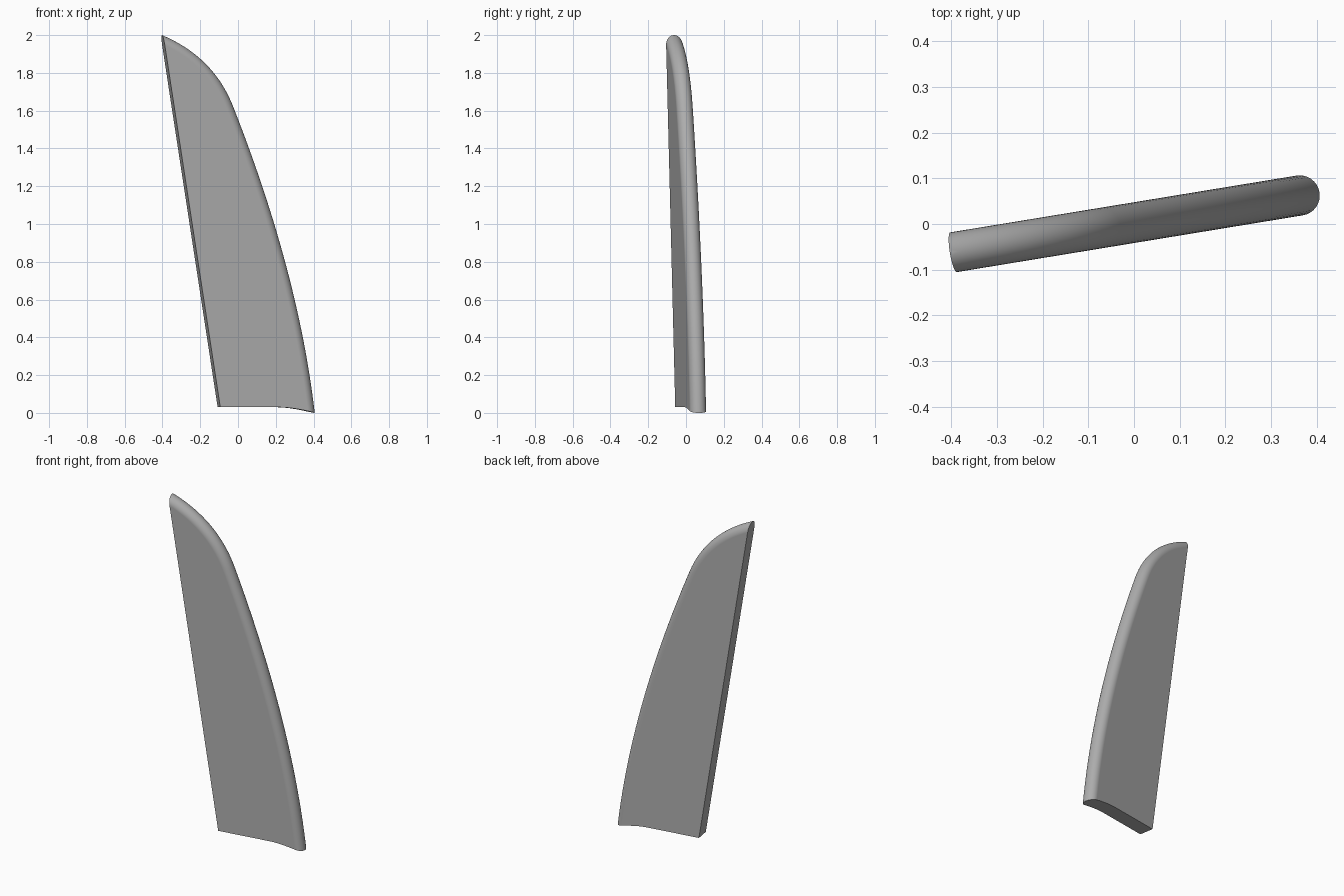
import bpy, bmesh, math
from mathutils import Vector, Matrix

cube = bpy.data.objects.get("Cube")
if cube:
    bpy.data.objects.remove(cube, do_unlink=True)

RADIUS = 0.044          # half the blade thickness, also the edge rounding
TURN = math.atan(0.164)  # blade turned about the vertical axis
ARC = 16                # segments around the rounded edge


def bezier(a, b, c, steps):
    """Points and unit tangents of a quadratic curve."""
    a, b, c = Vector(a), Vector(b), Vector(c)
    for i in range(steps + 1):
        t = i / steps
        point = a * (1 - t) ** 2 + b * 2 * t * (1 - t) + c * t * t
        yield point, ((b - a) * (1 - t) + (c - b) * t).normalized()


def bottom(u):
    """Height of the lower edge, flat and then dipping to the rounded side."""
    return 0.03 - 0.03 * max(0, (u - 0.22) / 0.19) ** 1.6


# Outer edge: long sweep, then the curved shoulder, run on past the tip
path = list(bezier((0.411, 0), (0.323, 0.75), (-0.03, 1.63), 28))
path += list(bezier((-0.03, 1.63), (-0.135, 1.887), (-0.408, 2.0), 24))[1:]
end, tangent = path[-1]
path.append((end + tangent * 0.15, tangent))

bm = bmesh.new()
rows = []
for i, (p, t) in enumerate(path):
    inward = Vector((-t.y, t.x))
    row = []
    for j in range(ARC + 1):
        a = math.pi * (j / ARC - 0.5)
        q = p + inward * RADIUS * (1 - math.cos(a))
        z = bottom(q.x) if i == 0 else q.y
        row.append(bm.verts.new((q.x, RADIUS * math.sin(a), z)))
    rows.append(row)

# Lower edge points on the front and back faces
inner = rows[0][0].co.x
stations = [-0.7] + [0.2 + (inner - 0.2) * k / 10 for k in range(10)]
front, back = [[bm.verts.new((u, v, bottom(u))) for u in stations]
               for v in (-RADIUS, RADIUS)]

# Rounded edge, broad faces, underside and rough trailing side
for low, high in zip(rows, rows[1:]):
    for j in range(ARC):
        bm.faces.new((low[j], low[j + 1], high[j + 1], high[j]))
bm.faces.new(front + [r[0] for r in rows])
bm.faces.new(back + [r[-1] for r in rows])
for k in range(len(stations) - 1):
    bm.faces.new((front[k], front[k + 1], back[k + 1], back[k]))
bm.faces.new([front[-1]] + rows[0] + [back[-1]])
bm.faces.new([back[0], front[0]] + rows[-1])
bmesh.ops.recalc_face_normals(bm, faces=bm.faces[:])

# Trim along the straight trailing edge and cap it
low, high = Vector((-0.102, 0, 0.03)), Vector((-0.408, 0, 2.0))
edge = high - low
cut = bmesh.ops.bisect_plane(
    bm, geom=bm.verts[:] + bm.edges[:] + bm.faces[:], plane_co=low,
    plane_no=Vector((-edge.z, 0, edge.x)), clear_outer=True)
rim = [e for e in cut["geom_cut"] if isinstance(e, bmesh.types.BMEdge)]
bmesh.ops.holes_fill(bm, edges=rim)
bmesh.ops.recalc_face_normals(bm, faces=bm.faces[:])
bm.transform(Matrix.Translation((0, 0.003, 0)) @ Matrix.Rotation(TURN, 4, "Z"))

mesh = bpy.data.meshes.new("fin_blade")
bm.to_mesh(mesh)
bm.free()
blade = bpy.data.objects.new("fin_blade", mesh)
bpy.context.collection.objects.link(blade)

# Plain grey
grey = bpy.data.materials.new("plain_grey")
grey.use_nodes = True
colour = (0.42, 0.42, 0.42, 1)
grey.diffuse_color = colour
grey.node_tree.nodes["Principled BSDF"].inputs["Base Color"].default_value = colour
mesh.materials.append(grey)

bpy.context.view_layer.objects.active = blade
blade.select_set(True)
bpy.ops.object.shade_smooth_by_angle(angle=math.radians(35))
weighted = blade.modifiers.new("even_shading", "WEIGHTED_NORMAL")
weighted.keep_sharp = True
